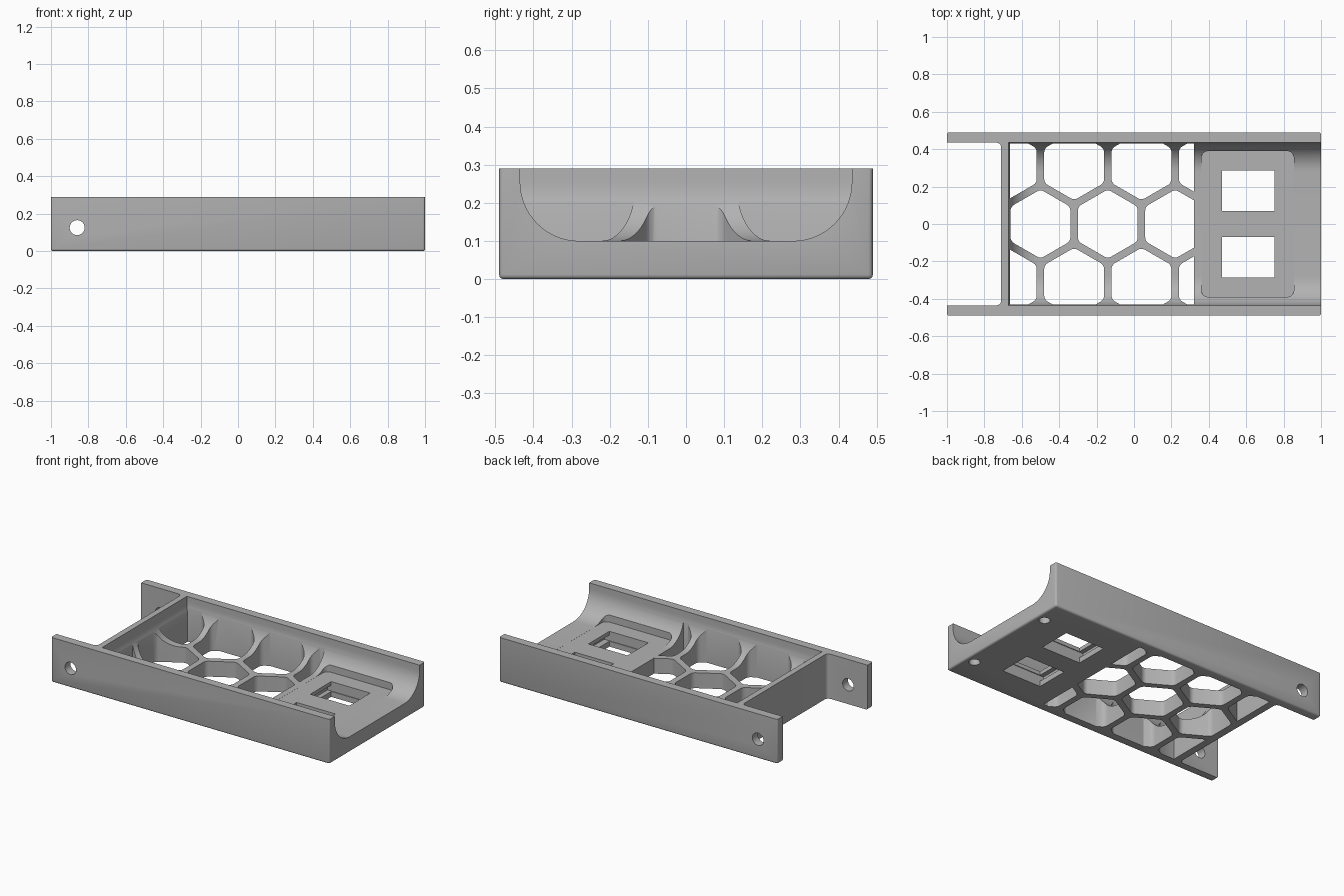
import bpy, bmesh, math
from mathutils import Vector

if "Cube" in bpy.data.objects:
    bpy.data.objects.remove(bpy.data.objects["Cube"], do_unlink=True)

grey = bpy.data.materials.new("plain grey")
grey.use_nodes = True
colour = (0.45, 0.45, 0.45, 1)
grey.diffuse_color = colour
grey.node_tree.nodes["Principled BSDF"].inputs["Base Color"].default_value = colour

WALL = 0.435      # inner face of the side walls
FLOOR = 0.1       # floor height
BACK = -0.71      # rear face of the cross wall
PITCH, FLAT = 0.36, 0.32   # honeycomb spacing and hole width


def to_object(name, bm):
    bmesh.ops.recalc_face_normals(bm, faces=bm.faces[:])
    mesh = bpy.data.meshes.new(name)
    bm.to_mesh(mesh)
    bm.free()
    obj = bpy.data.objects.new(name, mesh)
    bpy.context.collection.objects.link(obj)
    mesh.materials.append(grey)
    return obj


def box(name, low, high, pick=None, radius=0.0, segments=4):
    """Box between two corners; edges chosen by pick(midpoint, direction) are rounded."""
    bm = bmesh.new()
    bmesh.ops.create_cube(bm, size=1)
    low, high = Vector(low), Vector(high)
    for v in bm.verts:
        v.co = [a + (b - a) * (c + 0.5) for a, b, c in zip(low, high, v.co)]
    if pick:
        edges = [e for e in bm.edges
                 if pick((e.verts[0].co + e.verts[1].co) / 2,
                         (e.verts[0].co - e.verts[1].co).normalized())]
        bmesh.ops.bevel(bm, geom=edges, offset=radius, segments=segments,
                        profile=0.5, affect='EDGES')
    return to_object(name, bm)


def cylinder(name, centre, radius, depth, along_y=False):
    bm = bmesh.new()
    bmesh.ops.create_cone(bm, cap_ends=True, segments=32, radius1=radius,
                          radius2=radius, depth=depth)
    obj = to_object(name, bm)
    obj.location = centre
    if along_y:
        obj.rotation_euler.x = math.pi / 2
    return obj


def hex_prism(cx, cy):
    """Rounded hexagon clipped to the honeycomb area, then extruded."""
    bm = bmesh.new()
    r = FLAT / math.sqrt(3)
    verts = [bm.verts.new((cx + r * math.sin(i * math.pi / 3),
                           cy + r * math.cos(i * math.pi / 3), -0.2)) for i in range(6)]
    bm.faces.new(verts)
    bmesh.ops.bevel(bm, geom=verts, offset=0.02, segments=4, profile=0.5, affect='VERTICES')
    for point, normal in (((-0.663, 0, 0), (-1, 0, 0)), ((0.32, 0, 0), (1, 0, 0)),
                          ((0, 0.431, 0), (0, 1, 0)), ((0, -0.431, 0), (0, -1, 0))):
        bmesh.ops.bisect_plane(bm, geom=bm.verts[:] + bm.edges[:] + bm.faces[:],
                               plane_co=point, plane_no=normal, clear_outer=True)
    top = bmesh.ops.extrude_face_region(bm, geom=bm.faces[:])["geom"]
    bmesh.ops.translate(bm, vec=(0, 0, 0.8),
                        verts=[g for g in top if isinstance(g, bmesh.types.BMVert)])
    return to_object("honeycomb_cutter", bm)


def vertical(mid, direction):
    return abs(direction.z) > 0.9


# Outer block with softened lower and upright edges
frame = box("tray_frame", (-1, -0.49, 0), (1, 0.49, 0.29),
            lambda m, d: m.z < 0.28, 0.012, 3)

# Open fork behind the cross wall
cutters = [box("fork_cutter", (-1.5, -WALL, -0.5), (BACK, WALL, 1), vertical, 0.025)]

# Trough with coved sides and back
cutters.append(box("trough_cutter", (-0.672, -WALL, FLOOR), (1.5, WALL, 0.8),
                   lambda m, d: m.z < FLOOR + 0.01 and m.x < 1.4, 0.155, 14))

# Honeycomb openings in staggered rows
for row in (-1, 0, 1):
    start = -0.5 if row == 0 else -0.68
    for i in range(3 if row == 0 else 4):
        cutters.append(hex_prism(start + i * PITCH, row * PITCH * math.sqrt(3) / 2))

# Rounded pocket around the socket openings
cutters.append(box("pocket_cutter", (0.36, -0.39, FLOOR - 0.0005), (0.855, 0.39, 0.8),
                   vertical, 0.035))

for side in (-1, 1):
    # Square socket opening with a wider catch space inside the floor
    y0, y1 = sorted((side * 0.07, side * 0.285))
    cutters.append(box("socket_cutter", (0.47, y0, -0.3), (0.75, y1, 0.4)))
    cutters.append(box("catch_cutter", (0.44, y0 - 0.005, 0.035), (0.79, y1 + 0.005, 0.075)))
    # Blind hole in the underside
    cutters.append(cylinder("foot_hole_cutter", (0.94, side * 0.315, 0), 0.033, 0.12))

# Pivot hole across both fork arms
cutters.append(cylinder("pivot_cutter", (-0.86, 0, 0.125), 0.04, 2, True))

bpy.context.view_layer.objects.active = frame
for cutter in cutters:
    cutter.hide_render = True
    mod = frame.modifiers.new("cut", 'BOOLEAN')
    mod.operation, mod.solver, mod.object = 'DIFFERENCE', 'EXACT', cutter
    bpy.ops.object.modifier_apply(modifier=mod.name)
    bpy.data.objects.remove(cutter, do_unlink=True)

bpy.ops.object.select_all(action='DESELECT')
frame.select_set(True)
bpy.context.view_layer.objects.active = frame
bpy.ops.object.shade_smooth_by_angle(angle=math.radians(30))
